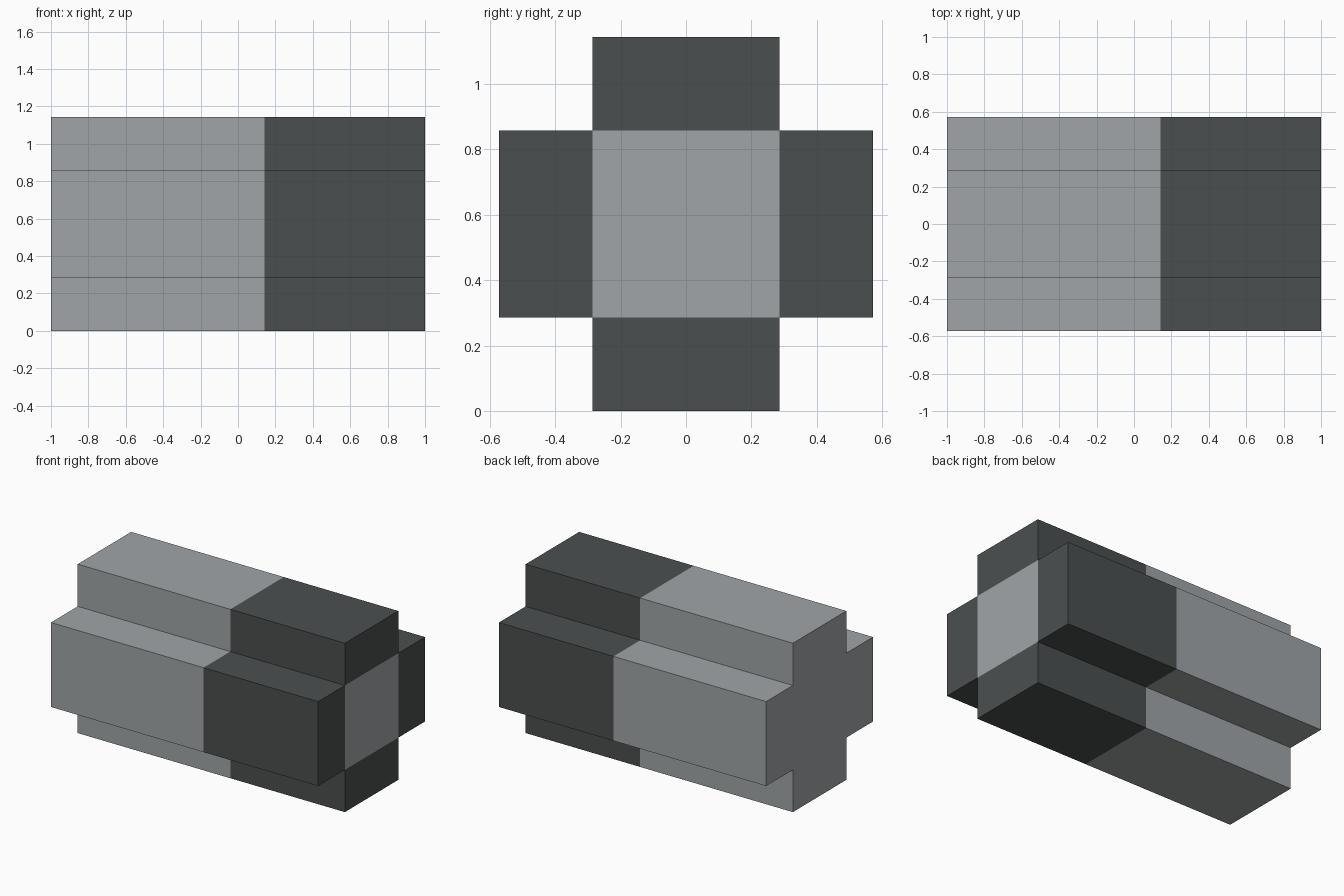
import bpy
import bmesh

cube = bpy.data.objects.get("Cube")
if cube:
    bpy.data.objects.remove(cube, do_unlink=True)


def make_material(name, rgb):
    mat = bpy.data.materials.new(name)
    mat.use_nodes = True
    color = (*rgb, 1.0)
    mat.diffuse_color = color
    mat.node_tree.nodes["Principled BSDF"].inputs["Base Color"].default_value = color
    return mat


light_grey = make_material("light grey", (0.352, 0.376, 0.386))
dark_grey = make_material("dark grey", (0.070, 0.078, 0.078))

# The bar is seven units long and four units across
UNIT = 2 / 7
BACK, JOINT, TIP = -3.5 * UNIT, 0.5 * UNIT, 3.5 * UNIT
LIGHT, DARK = 0, 1

# One quadrant of the cross outline, turned four times
outline = []
for y, z in [(2, -1), (2, 1), (1, 1)]:
    outline.append((y, z))
for turn in range(3):
    outline += [(-z, y) for y, z in outline[-3:]]

bm = bmesh.new()


def add_face(points, material):
    verts = [bm.verts.new((x, y * UNIT, (z + 2) * UNIT)) for x, y, z in points]
    bm.faces.new(verts).material_index = material


# Long sides: light section, then dark section
for x0, x1, material in [(BACK, JOINT, LIGHT), (JOINT, TIP, DARK)]:
    for a, b in zip(outline, outline[1:] + outline[:1]):
        add_face([(x0, *a), (x0, *b), (x1, *b), (x1, *a)], material)

# End caps: four arms around a square core, light core showing at the tip
core = [(1, -1), (1, 1), (-1, 1), (-1, -1)]
arms = []
for i in range(4):
    arms.append([outline[(3 * i + k) % 12] for k in (-1, 0, 1, 2)])
for x, arm_material in [(BACK, LIGHT), (TIP, DARK)]:
    add_face([(x, *p) for p in core], LIGHT)
    for arm in arms:
        add_face([(x, *p) for p in arm], arm_material)

bmesh.ops.remove_doubles(bm, verts=bm.verts, dist=0.001)
bmesh.ops.recalc_face_normals(bm, faces=bm.faces)

# Merge the plain back end into one flat cross
back_faces = [f for f in bm.faces if f.calc_center_median().x < BACK + 0.01]
bmesh.ops.dissolve_faces(bm, faces=back_faces)

mesh = bpy.data.meshes.new("cross_bar")
bm.to_mesh(mesh)
bm.free()
mesh.materials.append(light_grey)
mesh.materials.append(dark_grey)
bar = bpy.data.objects.new("cross_bar", mesh)
bpy.context.collection.objects.link(bar)
